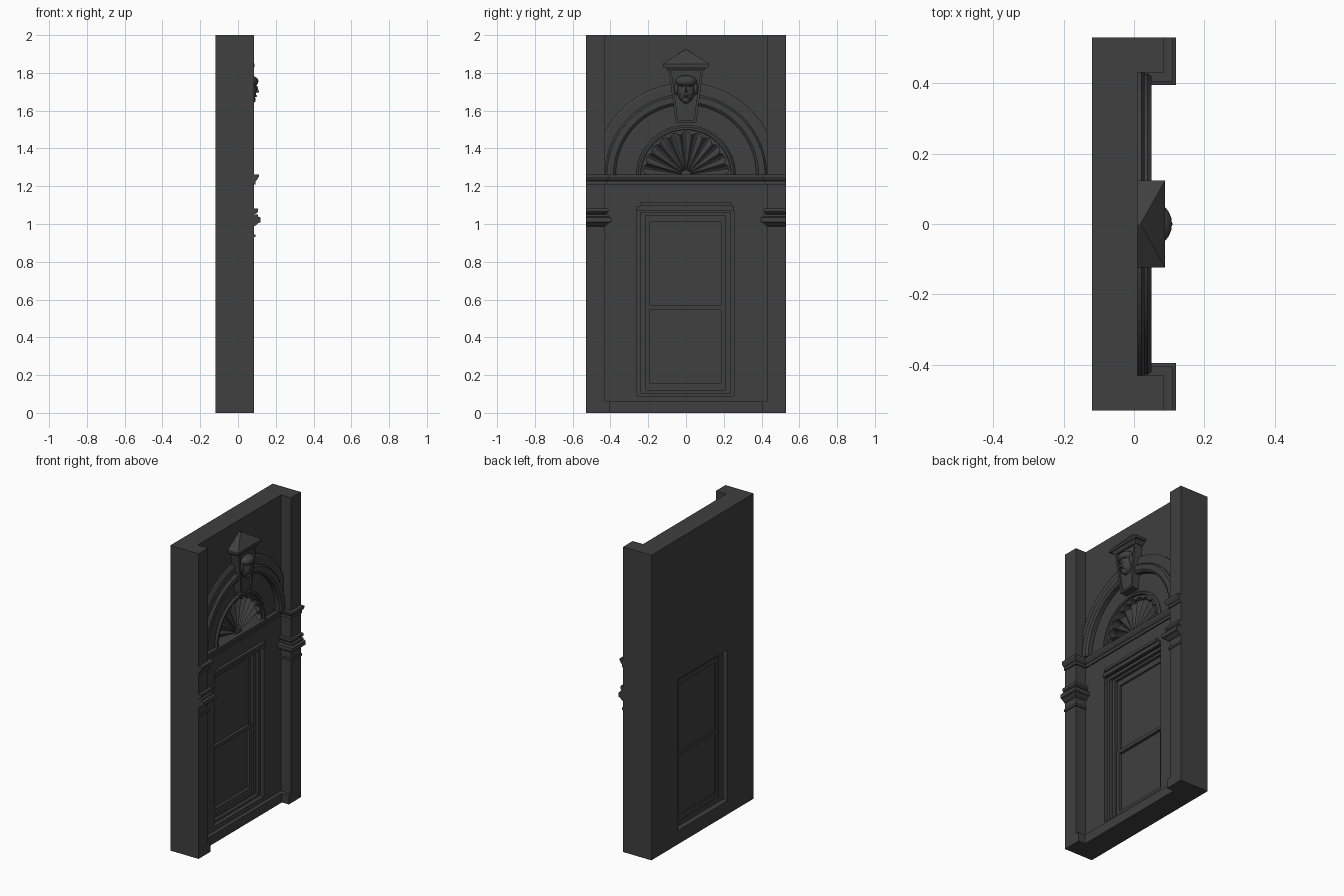
import bpy, bmesh, math
from mathutils import Vector

cube = bpy.data.objects.get("Cube")
if cube:
    bpy.data.objects.remove(cube, do_unlink=True)

stone = bpy.data.materials.new("dark_grey_stone")
stone.use_nodes = True
COLOUR = (0.05, 0.05, 0.05, 1)
stone.diffuse_color = COLOUR
stone.node_tree.nodes["Principled BSDF"].inputs["Base Color"].default_value = COLOUR

BACK, WALL, PIL = -0.12, 0.01, 0.085     # depth planes along x
EDGE, INNER, SPRING = 0.53, 0.43, 1.26   # half width, pilaster edge, arch spring height


def finish(name, bm, smooth=False):
    bmesh.ops.recalc_face_normals(bm, faces=bm.faces)
    me = bpy.data.meshes.new(name)
    bm.to_mesh(me)
    bm.free()
    me.materials.append(stone)
    ob = bpy.data.objects.new(name, me)
    bpy.context.collection.objects.link(ob)
    if smooth:
        me.shade_smooth()
    return ob


def loft(name, rings, closed=False, caps=True):
    """Skin a list of equal-length closed cross-sections."""
    bm = bmesh.new()
    vs = [[bm.verts.new(p) for p in r] for r in rings]
    n = len(vs[0])
    for a, b in zip(vs, vs[1:] + vs[:1] if closed else vs[1:]):
        for i in range(n):
            j = (i + 1) % n
            bm.faces.new((a[i], a[j], b[j], b[i]))
    if caps and not closed:
        bm.faces.new(vs[0])
        bm.faces.new(vs[-1])
    return finish(name, bm)


def rect(x, y0, y1, z0, z1):
    return [(x, y0, z0), (x, y1, z0), (x, y1, z1), (x, y0, z1)]


def box(name, x0, x1, y0, y1, z0, z1):
    return loft(name, [rect(x0, y0, y1, z0, z1), rect(x1, y0, y1, z0, z1)])


def frame(name, x0, x1, outer, inner):
    """Rectangular ring given as (y0, y1, z0, z1) outside and inside."""
    return loft(name, [rect(x0, *outer), rect(x1, *outer),
                       rect(x1, *inner), rect(x0, *inner)], closed=True)


def moulding(name, path, profile):
    """Mitred sweep of an (outward, z) profile along right-angled (x, y) points."""
    pts = [Vector(p) for p in path]
    norms = []
    for a, b in zip(pts, pts[1:]):
        d = (b - a).normalized()
        norms.append(Vector((d.y, -d.x)))
    rings = []
    for i, p in enumerate(pts):
        m = norms[max(i - 1, 0)].copy()
        if 0 < i < len(norms):
            m += norms[i]
        rings.append([(p.x + m.x * o, p.y + m.y * o, z) for o, z in profile])
    return loft(name, rings)


def arch(name, profile, segs=32, top=math.pi):
    """Half-round sweep of an (x, radius) profile."""
    rings = []
    for k in range(segs + 1):
        t = top * k / segs
        rings.append([(x, r * math.cos(t), SPRING + r * math.sin(t)) for x, r in profile])
    return loft(name, rings)


def cut(target, cutter, op='DIFFERENCE'):
    mod = target.modifiers.new("cut", 'BOOLEAN')
    mod.operation, mod.object, mod.solver = op, cutter, 'EXACT'
    bpy.context.view_layer.objects.active = target
    bpy.ops.object.modifier_apply(modifier=mod.name)
    bpy.data.objects.remove(cutter, do_unlink=True)


# Wall slab with window opening and half-round niche
wall = box("wall", BACK, WALL, -EDGE, EDGE, 0, 2)
OPEN = (-0.26, 0.255, 0.09, 1.08)
cut(wall, box("window_cutter", -0.2, 0.1, *OPEN))
niche = [(0.238 * math.cos(math.pi * k / 32), SPRING + 0.238 * math.sin(math.pi * k / 32))
         for k in range(33)]
cut(wall, loft("niche_cutter", [[(x, y, z) for y, z in niche] for x in (-0.045, 0.1)]))

# Pilasters, their bases and the plinth
for side, s in (("right", -1), ("left", 1)):
    box(side + "_pilaster", WALL, PIL, *sorted((s * INNER, s * EDGE)), 0, 2)
    box(side + "_pilaster_base", WALL, PIL, *sorted((s * 0.405, s * INNER)), 0, 0.06)
box("plinth", WALL, 0.035, -0.405, 0.405, 0, 0.06)

# Cornice across the wall and around both pilasters
half = [(PIL, -EDGE), (PIL, -INNER), (WALL, -INNER)]
mirror_half = [(x, -y) for x, y in reversed(half)]
moulding("cornice", [(x, y) for x, y in half + mirror_half],
         [(-0.005, 1.21), (0.008, 1.21), (0.008, 1.228), (0.016, 1.234), (0.025, 1.25),
          (0.025, 1.262), (-0.005, 1.262)])

# Pilaster capitals
bands = {
    "collar": [(-0.005, 0.93), (0.007, 0.93), (0.007, 0.945), (-0.005, 0.945)],
    "capital": [(-0.005, 0.985), (0.012, 0.995), (0.022, 1.005), (0.035, 1.01), (0.035, 1.035),
                (0.02, 1.04), (0.02, 1.05), (-0.005, 1.05)],
    "abacus": [(-0.005, 1.05), (0.01, 1.055), (0.02, 1.065), (0.02, 1.082), (-0.005, 1.082)],
}
for name, prof in bands.items():
    moulding("right_" + name, half, prof)
    moulding("left_" + name, mirror_half, prof)

# Window: stepped casing, two sashes, glass and head moulding
box("window_head", WALL - 0.01, 0.03, -0.24, 0.24, 1.095, 1.113)
box("window_head_lower", WALL - 0.01, 0.02, -0.262, 0.255, 1.07, 1.095)
SASH = (-0.215, 0.21, 0.12, 1.045)
frame("window_casing", -0.085, -0.035, OPEN, SASH)
frame("lower_sash", -0.08, -0.045, (-0.215, 0.21, 0.12, 0.57), (-0.19, 0.185, 0.155, 0.548))
frame("upper_sash", -0.08, -0.052, (-0.215, 0.21, 0.55, 1.045), (-0.19, 0.185, 0.57, 1.01))
box("glass", -0.072, -0.064, -0.2, 0.2, 0.14, 1.03)
frame("sill_step", -0.04, -0.015, OPEN, (-0.24, 0.235, 0.105, 1.06))

# Large arch: outer and inner bands, trimmed where they meet the pilasters
outer = arch("outer_arch_band", [(0.0, 0.425), (0.03, 0.425), (0.03, 0.475), (0.022, 0.488), (0.0, 0.488)])
cut(outer, box("arch_trim", -0.1, 0.2, -INNER - 0.002, INNER + 0.002, 1.2, 1.9), 'INTERSECT')
arch("inner_arch_band", [(0.0, 0.372), (0.04, 0.372), (0.05, 0.385), (0.05, 0.418), (0.038, 0.428), (0.0, 0.428)])

# Small arch rim with scalloped lip
arch("fan_rim", [(0.0, 0.236), (0.026, 0.24), (0.026, 0.252), (0.015, 0.262), (0.0, 0.262)])
FLUTES, STEPS = 11, 6
lip = []
for k in range(FLUTES * STEPS + 1):
    t, u = math.pi * k / (FLUTES * STEPS), (k % STEPS) / STEPS
    inner_r = 0.21 + 0.018 * math.sin(math.pi * u)
    lip.append([(x, r * math.cos(t), SPRING + r * math.sin(t))
                for x, r in ((-0.04, inner_r), (0.012, inner_r), (0.012, 0.24), (-0.04, 0.24))])
loft("fan_scallops", lip)

# Fluted fan: hollow troughs between sharp radial ridges
bm = bmesh.new()
rows = []
for k in range(FLUTES * STEPS + 1):
    t, u = math.pi * k / (FLUTES * STEPS), (k % STEPS) / STEPS
    row = []
    for q in (0.1, 0.4, 0.7, 1.0):
        r = 0.235 * q
        depth = 0.04 * q * math.sin(math.pi * u)
        row.append(bm.verts.new((-depth, r * math.cos(t), SPRING + r * math.sin(t))))
    rows.append(row)
for a, b in zip(rows, rows[1:]):
    for i in range(len(a) - 1):
        bm.faces.new((a[i], a[i + 1], b[i + 1], b[i]))
finish("fan_flutes", bm)
arch("fan_hub", [(-0.03, 0.0001), (0.012, 0.0001), (0.008, 0.026), (-0.03, 0.03)], 16)

# Keystone: tapered block with raised borders, cap and hipped roof
def taper(name, x, y0, y1, z0, z1, x_top):
    return loft(name, [[(0, -y0, z0), (x, -y0, z0), (x, y0, z0), (0, y0, z0)],
                       [(0, -y1, z1), (x_top, -y1, z1), (x_top, y1, z1), (0, y1, z1)]])


taper("keystone", 0.05, 0.05, 0.088, 1.54, 1.82, 0.06)
for side, s in (("right", -1), ("left", 1)):
    loft(side + "_keystone_border",
         [[(x, s * (w - d), z) for x, d in ((0.04, 0), (f, 0), (f, 0.014), (0.04, 0.014))]
          for z, w, f in ((1.535, 0.054, 0.06), (1.82, 0.092, 0.07))])
taper("keystone_foot", 0.06, 0.053, 0.055, 1.535, 1.55, 0.06)
taper("cap_neck", 0.068, 0.094, 0.112, 1.81, 1.832, 0.082)
taper("cap_slab", 0.088, 0.123, 0.123, 1.832, 1.848, 0.088)
taper("cap_roof", 0.088, 0.123, 0.002, 1.848, 1.925, 0.02)


# Carved head on the keystone
def ball(name, x, y, z, sx, sy, sz, seg=20):
    bm = bmesh.new()
    bmesh.ops.create_uvsphere(bm, u_segments=seg, v_segments=seg // 2, radius=1)
    for v in bm.verts:
        v.co = (x + v.co.x * sx, y + v.co.y * sy, z + v.co.z * sz)
    return finish(name, bm, True)


ball("head", 0.058, 0, 1.71, 0.04, 0.047, 0.07)
ball("hair", 0.062, 0, 1.755, 0.046, 0.058, 0.032)
ball("chin", 0.07, 0, 1.658, 0.024, 0.024, 0.02, 12)
ball("lips", 0.094, 0, 1.678, 0.008, 0.015, 0.005, 10)
loft("nose", [[(0.085, -0.005, 1.73), (0.102, 0, 1.73), (0.085, 0.005, 1.73)],
              [(0.085, -0.011, 1.695), (0.112, 0, 1.697), (0.085, 0.011, 1.695)]])
for side, s in (("right", -1), ("left", 1)):
    ball(side + "_brow", 0.09, s * 0.019, 1.732, 0.009, 0.014, 0.005, 10)
    ball(side + "_cheek", 0.08, s * 0.022, 1.698, 0.014, 0.014, 0.016, 10)
    ball(side + "_hair_lock", 0.056, s * 0.05, 1.718, 0.02, 0.013, 0.035, 12)
